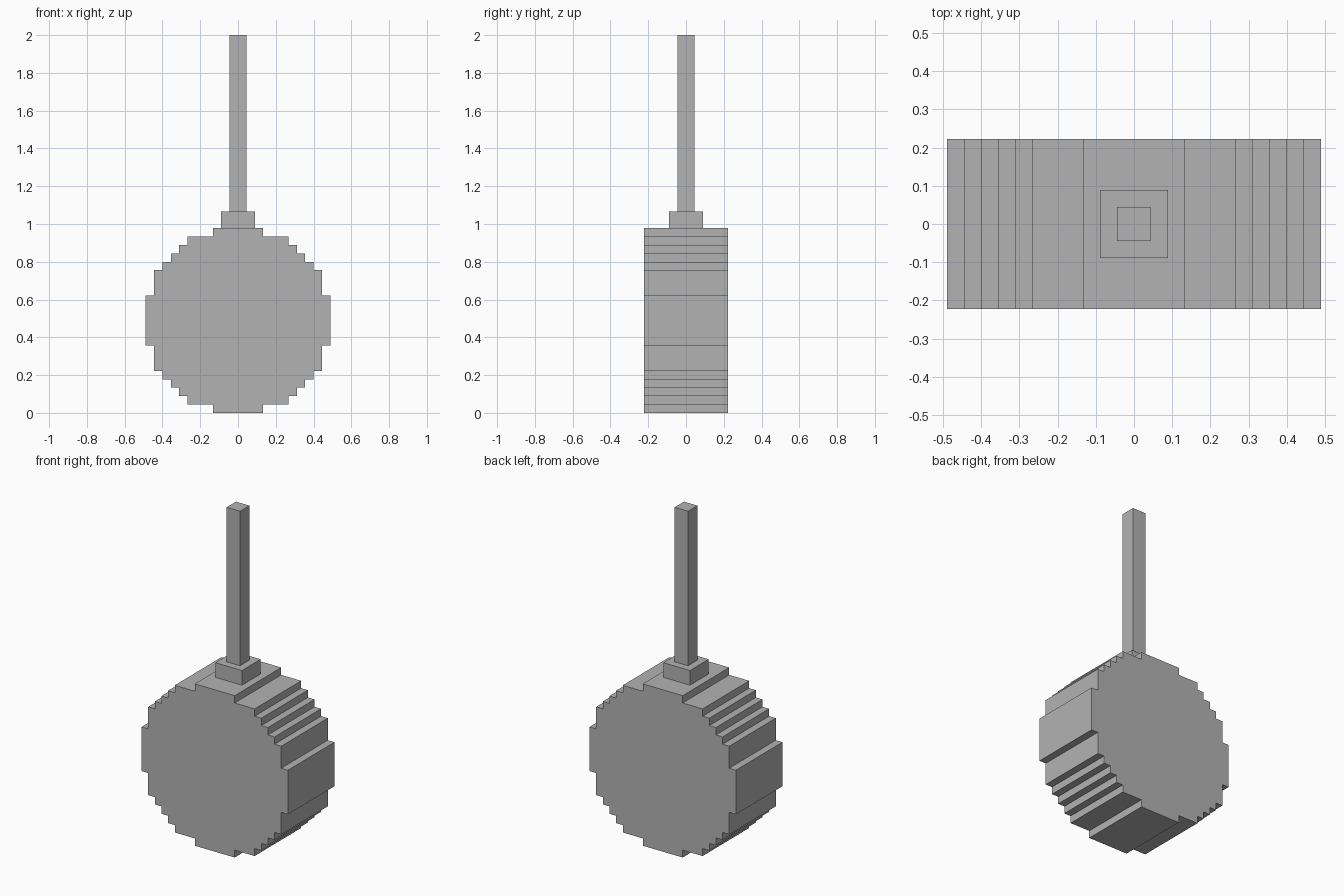
import bpy
import bmesh

U = 2 / 45  # edge of one block unit

cube = bpy.data.objects.get("Cube")
if cube:
    bpy.data.objects.remove(cube, do_unlink=True)

grey = bpy.data.materials.new("plain grey")
grey.use_nodes = True
colour = (0.45, 0.45, 0.45, 1)
grey.diffuse_color = colour
grey.node_tree.nodes["Principled BSDF"].inputs["Base Color"].default_value = colour


def prism(name, outline, half_depth):
    """Extrude an (x, z) outline along y, in block units."""
    bm = bmesh.new()
    face = bm.faces.new([bm.verts.new((x * U, -half_depth * U, z * U)) for x, z in outline])
    grown = bmesh.ops.extrude_face_region(bm, geom=[face])["geom"]
    moved = [v for v in grown if isinstance(v, bmesh.types.BMVert)]
    bmesh.ops.translate(bm, verts=moved, vec=(0, 2 * half_depth * U, 0))
    bmesh.ops.recalc_face_normals(bm, faces=bm.faces)
    mesh = bpy.data.meshes.new(name)
    bm.to_mesh(mesh)
    bm.free()
    mesh.materials.append(grey)
    obj = bpy.data.objects.new(name, mesh)
    bpy.context.collection.objects.link(obj)


def post(name, half, low, high):
    """Square upright block."""
    prism(name, [(-half, low), (half, low), (half, high), (-half, high)], half)


# Stepped round head: one quarter of the outline, mirrored to all four
R = 11
steps = [(11, 3), (10, 6), (9, 7), (8, 8), (7, 9), (6, 10), (3, 11)]  # half width, height reached
quarter = []
z = 0
for width, top in steps:
    if z:
        quarter.append((width, z))
    quarter.append((width, top))
    z = top
right_half = [(x, -z) for x, z in reversed(quarter)] + quarter
outline = right_half + [(-x, z) for x, z in reversed(right_half)]
prism("round_head", [(x, z + R) for x, z in outline], 5)

# Collar and handle
post("collar", 2, 2 * R, 24)
post("handle", 1, 24, 45)
